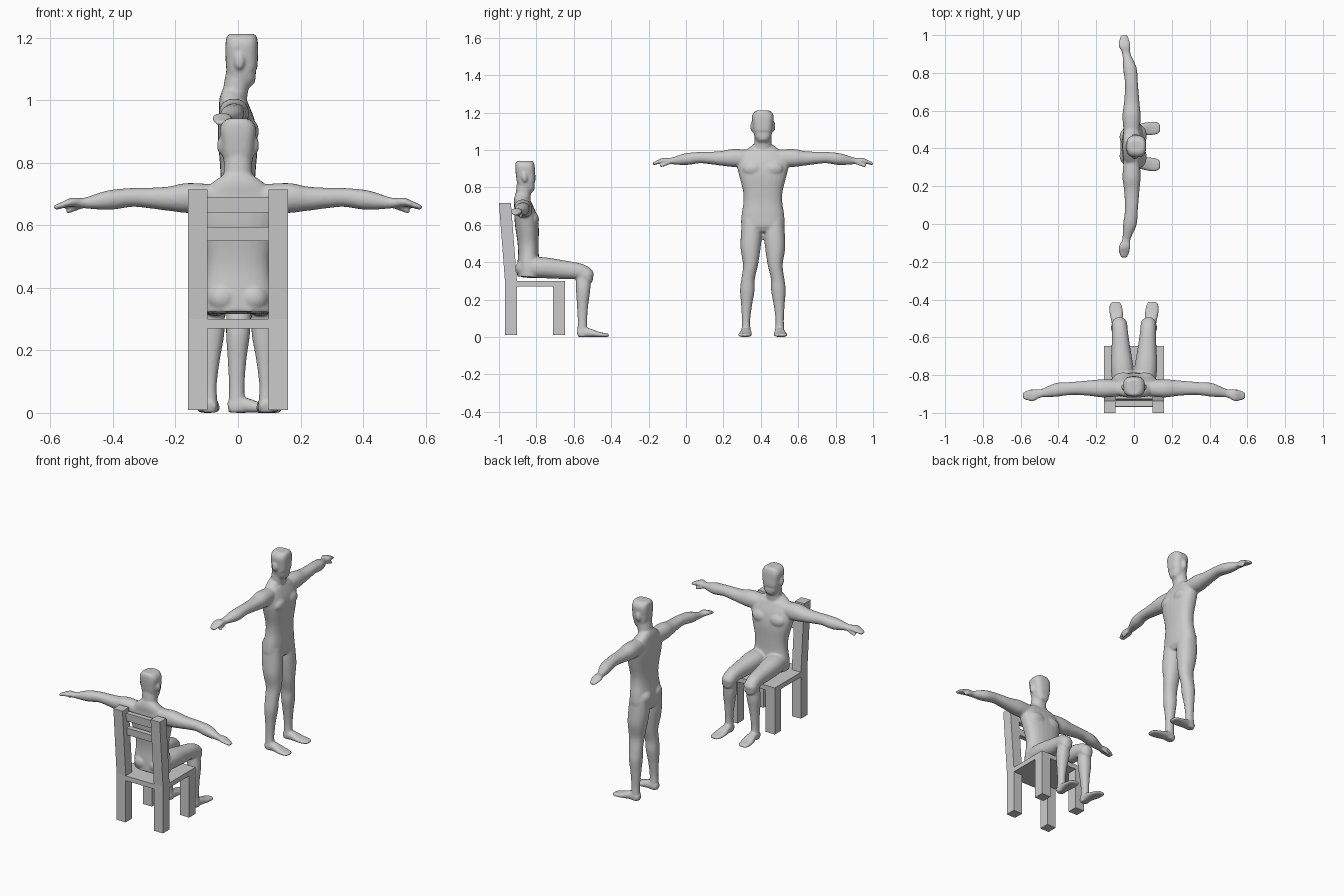
import bpy, bmesh, math
from mathutils import Vector, Matrix

if "Cube" in bpy.data.objects:
    bpy.data.objects.remove(bpy.data.objects["Cube"])


def spline(rings, steps=4):
    """Catmull-Rom interpolation of (x, y, z, half_a, half_b) rings."""
    r = [Vector(v) for v in rings]
    out = []
    for i in range(len(r) - 1):
        p0, p1, p2, p3 = r[max(i - 1, 0)], r[i], r[i + 1], r[min(i + 2, len(r) - 1)]
        for s in range(steps):
            t = s / steps
            out.append(0.5 * (2 * p1 + (p2 - p0) * t + (2 * p0 - 5 * p1 + 4 * p2 - p3) * t * t
                              + (3 * p1 - p0 - 3 * p2 + p3) * t ** 3))
    return out + [r[-1]]


def tube(bm, rings, side, power=2.2, sx=1, warp=None, n=24):
    """Loft of superellipse rings; half_a lies along side, half_b across it."""
    rings = spline(rings)
    side = Vector(side)
    pts = [Vector(r[:3]) for r in rings]
    loops = []
    for i, r in enumerate(rings):
        tan = (pts[min(i + 1, len(pts) - 1)] - pts[max(i - 1, 0)]).normalized()
        up = tan.cross(side).normalized()
        loop = []
        for k in range(n):
            c, s = math.cos(math.tau * k / n), math.sin(math.tau * k / n)
            c = math.copysign(abs(c) ** (2 / power), c) * r[3]
            s = math.copysign(abs(s) ** (2 / power), s) * r[4]
            co = pts[i] + side * c + up * s
            co.x *= sx
            loop.append(bm.verts.new(warp(co) if warp else co))
        loops.append(loop)
    for a, b in zip(loops, loops[1:]):
        for k in range(n):
            bm.faces.new((a[k], a[(k + 1) % n], b[(k + 1) % n], b[k]))
    bm.faces.new(loops[0])
    bm.faces.new(loops[-1])


def blob(bm, co, size, warp):
    m = Matrix.Translation(co) @ Matrix.Diagonal((*size, 1))
    for v in bmesh.ops.create_uvsphere(bm, u_segments=20, v_segments=12, radius=1, matrix=m)["verts"]:
        v.co = warp(v.co)


X, Y = (1, 0, 0), (0, 1, 0)
TORSO = [(0, -.005, .555, .06, .045), (0, -.01, .59, .112, .062), (0, -.006, .65, .114, .06),
         (0, -.002, .72, .104, .055), (0, 0, .78, .106, .057), (0, 0, .86, .126, .063),
         (0, -.004, .92, .138, .06), (0, -.012, .97, .125, .05), (0, -.018, 1.0, .09, .042),
         (0, -.014, 1.028, .05, .036)]
NECK = [(0, -.015, .97, .05, .04), (0, -.008, 1.03, .046, .04), (0, .004, 1.1, .045, .04)]
HEAD = [(0, .042, 1.045, .02, .016), (0, .03, 1.06, .038, .033), (0, .014, 1.09, .049, .048),
        (0, .012, 1.14, .055, .052), (0, .012, 1.18, .058, .052), (0, .012, 1.203, .046, .048),
        (0, .012, 1.212, .028, .04)]
ARM = [(.07, -.012, .955, .042, .045), (.16, -.013, .957, .048, .048), (.22, -.012, .955, .042, .039),
       (.28, -.012, .957, .037, .033), (.34, -.014, .959, .034, .03), (.415, -.022, .95, .036, .031),
       (.49, -.04, .941, .022, .017), (.53, -.05, .944, .031, .014), (.56, -.052, .935, .028, .01),
       (.588, -.053, .925, .017, .008)]
THUMB = [(.485, -.035, .938, .012, .01), (.52, -.03, .925, .011, .009), (.55, -.03, .912, .009, .007)]
SHIN = [(.079, .002, .31, .036, .04), (.083, 0, .25, .039, .038), (.087, -.003, .17, .029, .03),
        (.09, -.004, .09, .022, .025), (.09, -.004, .04, .024, .026), (.09, -.003, .001, .026, .028)]
THIGH = [(.06, -.01, .63, .052, .056), (.062, -.006, .54, .056, .06), (.066, 0, .47, .053, .056),
         (.066, .005, .385, .04, .046)]
SEAT_THIGH = [(.056, -.855, .372, .056, .056), (.063, -.76, .37, .06, .056), (.069, -.66, .36, .05, .05),
              (.074, -.57, .35, .042, .043), (.077, -.535, .325, .041, .046)]
FOOT = [(.09, -.032, .018, .018, .016), (.09, -.01, .022, .026, .022), (.09, .025, .024, .028, .024),
        (.094, .08, .014, .036, .014), (.097, .12, .01, .033, .01), (.097, .138, .009, .02, .008)]


def figure(name, seated):
    bm = bmesh.new()

    def upper(co):
        if seated:   # recline slightly and drop onto the seat
            return Vector((co.x, co.y - .83 - .07 * (co.z - .57), co.z - .27))
        return co.copy()

    # trunk and head
    tube(bm, TORSO[1:] if seated else TORSO, X, 2.4, warp=upper)
    tube(bm, NECK, X, warp=upper)
    tube(bm, HEAD, X, 2.9, warp=upper)
    dy = -.55 if seated else 0
    low = [(x, y + dy, z, a, b) for x, y, z, a, b in SHIN]
    foot = [(x, y + dy, z, a, b) for x, y, z, a, b in FOOT]
    for s in (1, -1):
        # arms, chest, seat muscles and ears
        tube(bm, ARM, Y, sx=s, warp=upper)
        tube(bm, THUMB, Y, sx=s, warp=upper)
        blob(bm, (s * .055, .036, .9), (.055, .031, .04), upper)
        blob(bm, (s * .05, -.031, .635), (.05, .046, .048), upper)
        blob(bm, (s * .057, .005, 1.125), (.01, .016, .027), upper)
        # legs and feet
        tube(bm, (SEAT_THIGH if seated else THIGH) + low, X, sx=s)
        tube(bm, foot, X, 2.6, sx=s)
    if not seated:   # turn to face +x
        for v in bm.verts:
            v.co = Vector((v.co.y, .411 - v.co.x, v.co.z))
    bmesh.ops.recalc_face_normals(bm, faces=bm.faces)
    me = bpy.data.meshes.new(name)
    bm.to_mesh(me)
    bm.free()
    ob = bpy.data.objects.new(name, me)
    bpy.context.collection.objects.link(ob)
    # fuse the parts into one smooth skin
    rm = ob.modifiers.new("fuse", 'REMESH')
    rm.mode = 'VOXEL'
    rm.voxel_size = .006
    rm.use_smooth_shade = True
    sm = ob.modifiers.new("soften", 'SMOOTH')
    sm.factor = .5
    sm.iterations = 4


def lean(z):
    return -.032 * (z - .3) / .415


def box(name, x0, x1, y0, y1, z0, z1, tilt=False):
    bm = bmesh.new()
    bmesh.ops.create_cube(bm, size=1)
    for v in bm.verts:
        z = z0 if v.co.z < 0 else z1
        v.co = Vector((x0 if v.co.x < 0 else x1,
                       (y0 if v.co.y < 0 else y1) + (lean(z) if tilt else 0), z))
    me = bpy.data.meshes.new(name)
    bm.to_mesh(me)
    bm.free()
    bpy.context.collection.objects.link(bpy.data.objects.new(name, me))


# chair
box("seat", -.16, .16, -.968, -.647, .27, .3)
for tag, s in (("right", 1), ("left", -1)):
    x0, x1 = sorted((s * .097, s * .16))
    box("rear_leg_" + tag, x0, x1, -.968, -.904, .01, .27)
    box("front_leg_" + tag, x0, x1, -.71, -.647, .01, .27)
    box("back_post_" + tag, x0, x1, -.968, -.904, .3, .715, True)
box("lower_slat", -.097, .097, -.935, -.904, .55, .595, True)
box("upper_slat", -.097, .097, -.935, -.904, .64, .69, True)

# people
figure("standing_figure", False)
figure("seated_figure", True)
